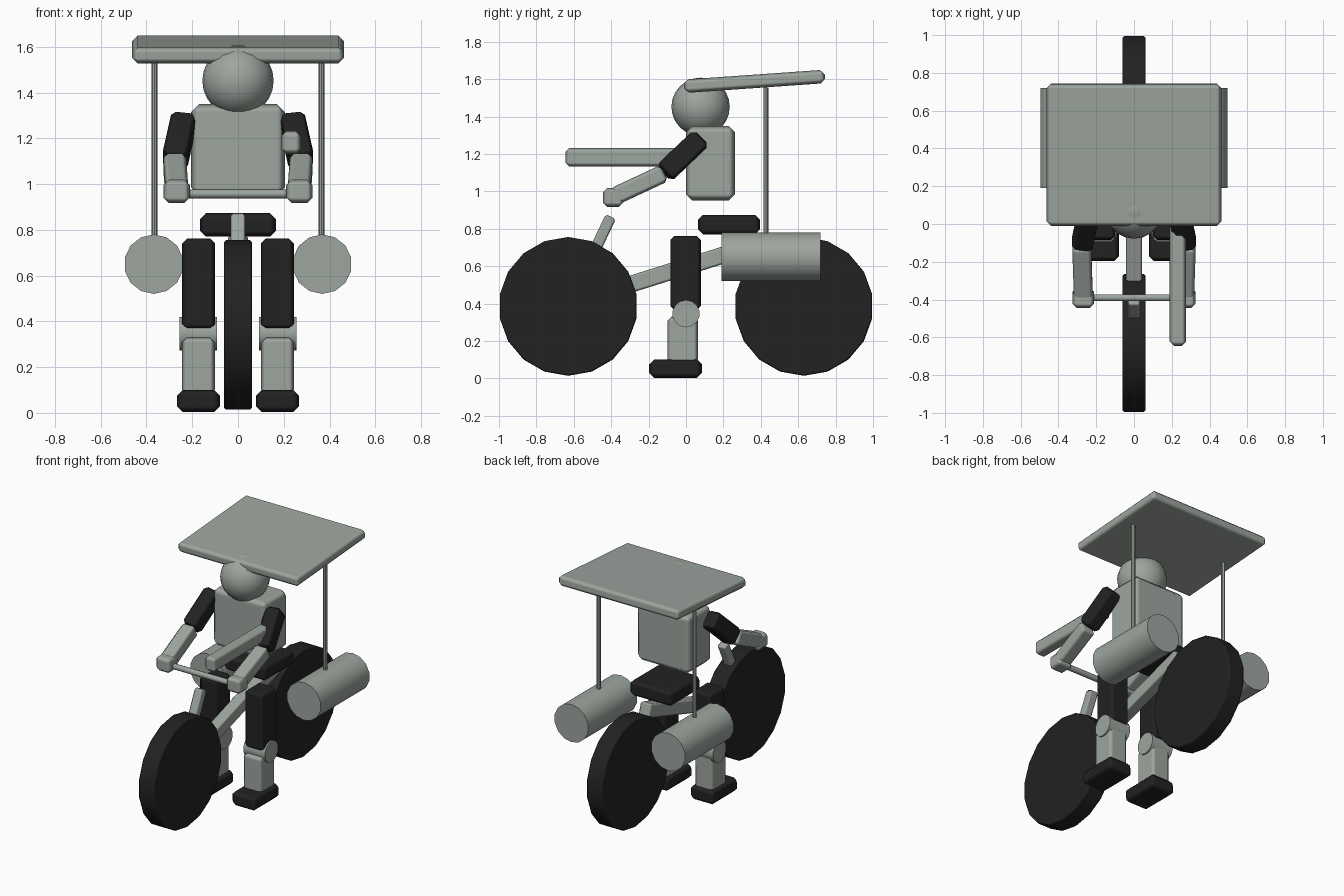
import bpy, bmesh, math
from mathutils import Vector, Matrix

if "Cube" in bpy.data.objects:
    bpy.data.objects.remove(bpy.data.objects["Cube"])


def material(name, rgb):
    m = bpy.data.materials.new(name)
    m.diffuse_color = (*rgb, 1)
    m.use_nodes = True
    m.node_tree.nodes["Principled BSDF"].inputs["Base Color"].default_value = m.diffuse_color
    return m


GREY = material("warm_grey", (0.34, 0.38, 0.345))
BLACK = material("soft_black", (0.016, 0.016, 0.016))


def finish(name, bm, matrix, mat, bevel=0.0, angle=40):
    """Turn a bmesh into a smooth shaded object with an optional chamfer."""
    me = bpy.data.meshes.new(name)
    bm.to_mesh(me)
    bm.free()
    me.materials.append(mat)
    ob = bpy.data.objects.new(name, me)
    bpy.context.collection.objects.link(ob)
    ob.matrix_world = matrix
    bpy.ops.object.select_all(action='DESELECT')
    ob.select_set(True)
    bpy.context.view_layer.objects.active = ob
    if bevel:
        for p in me.polygons:
            p.use_smooth = True
        mod = ob.modifiers.new("chamfer", 'BEVEL')
        mod.width = bevel
        mod.segments = 1
        mod.limit_method = 'ANGLE'
        mod.angle_limit = math.radians(40)
        mod.harden_normals = True
    else:
        bpy.ops.object.shade_smooth_by_angle(angle=math.radians(angle))
    return ob


def box(name, centre, size, mat, bevel, rot=None):
    bm = bmesh.new()
    bmesh.ops.create_cube(bm, size=1)
    bmesh.ops.scale(bm, vec=size, verts=bm.verts)
    m = Matrix.Translation(centre) @ (rot or Matrix())
    return finish(name, bm, m, mat, bevel)


def limb(name, a, b, width, depth, mat, bevel):
    """Box running from point a to point b, kept upright across x."""
    a, b = Vector(a), Vector(b)
    z = (b - a).normalized()
    x = (Vector((1, 0, 0)) - z * z.x).normalized()
    rot = Matrix((x, z.cross(x), z)).transposed().to_4x4()
    return box(name, (a + b) / 2, (width, depth, (b - a).length), mat, bevel, rot)


def tube(name, centre, radius, length, axis, sides, mat, bevel=0.0):
    """Cylinder along x, y or z with a vertex at its top."""
    bm = bmesh.new()
    bmesh.ops.create_cone(bm, cap_ends=True, segments=sides, radius1=radius,
                          radius2=radius, depth=length)
    first = {'X': Matrix.Rotation(math.pi / 2, 4, 'Y'),
             'Y': Matrix.Rotation(math.pi / 2, 4, 'X'), 'Z': Matrix()}[axis]
    # place a vertex exactly on the top
    bm.verts.ensure_lookup_table()
    v = bm.verts[0].co
    spin = Matrix.Rotation(-math.atan2(v.y, v.x), 4, 'Z')
    if axis == 'Y':
        spin = Matrix.Rotation(math.pi / 2, 4, 'Z') @ spin
    bmesh.ops.transform(bm, matrix=first @ spin, verts=bm.verts)
    return finish(name, bm, Matrix.Translation(centre), mat, bevel)


# Bike: wheels, frame, fork, handlebar, seat
for name, y in (("front_wheel", -0.63), ("rear_wheel", 0.63)):
    tube(name, (0, y, 0.385), 0.371, 0.124, 'X', 18, BLACK, 0.01)
limb("frame_bar", (0, -0.45, 0.455), (0, 0.45, 0.738), 0.086, 0.09, GREY, 0.012)
limb("front_fork", (0, -0.63, 0.385), (0, -0.402, 0.865), 0.064, 0.06, GREY, 0.012)
tube("handlebar", (0, -0.39, 0.957), 0.019, 0.5, 'X', 10, GREY)
box("seat", (0, 0.23, 0.822), (0.33, 0.33, 0.104), BLACK, 0.026)

# Canopy
box("canopy", (0, 0.366, 1.588), (0.925, 0.755, 0.072), GREY, 0.024,
    Matrix.Rotation(math.radians(4), 4, 'X'))

# Rider: torso and head
box("torso", (0, 0.131, 1.15), (0.41, 0.262, 0.398), GREY, 0.034)
bm = bmesh.new()
bmesh.ops.create_uvsphere(bm, u_segments=20, v_segments=12, radius=0.156)
finish("head", bm, Matrix.Translation((0, 0.078, 1.452)), GREY)

# Forward pointing bar by the rider's side
box("side_bar", (0.232, -0.32, 1.182), (0.086, 0.65, 0.1), GREY, 0.022)

# Mirrored parts
for s, side in ((-1, "right"), (1, "left")):
    tube(side + "_pannier", (s * 0.368, 0.455, 0.65), 0.13, 0.53, 'Y', 14, GREY)
    tube(side + "_canopy_pole", (s * 0.365, 0.427, 1.12), 0.013, 0.87, 'Z', 8, GREY)
    # arm
    elbow = (s * 0.277, -0.115, 1.098)
    limb(side + "_upper_arm", elbow, (s * 0.235, 0.08, 1.285), 0.11, 0.118, BLACK, 0.022)
    limb(side + "_forearm", (s * 0.268, -0.385, 0.972), elbow, 0.1, 0.096, GREY, 0.02)
    box(side + "_hand", (s * 0.268, -0.39, 0.968), (0.115, 0.11, 0.102), GREY, 0.024)
    # leg
    box(side + "_thigh", (s * 0.172, -0.002, 0.564), (0.144, 0.164, 0.396), BLACK, 0.022)
    tube(side + "_knee", (s * 0.173, 0, 0.346), 0.073, 0.164, 'X', 14, GREY)
    box(side + "_shin", (s * 0.173, -0.018, 0.205), (0.144, 0.164, 0.25), GREY, 0.022)
    box(side + "_foot", (s * 0.173, -0.056, 0.052), (0.188, 0.282, 0.098), BLACK, 0.026)
